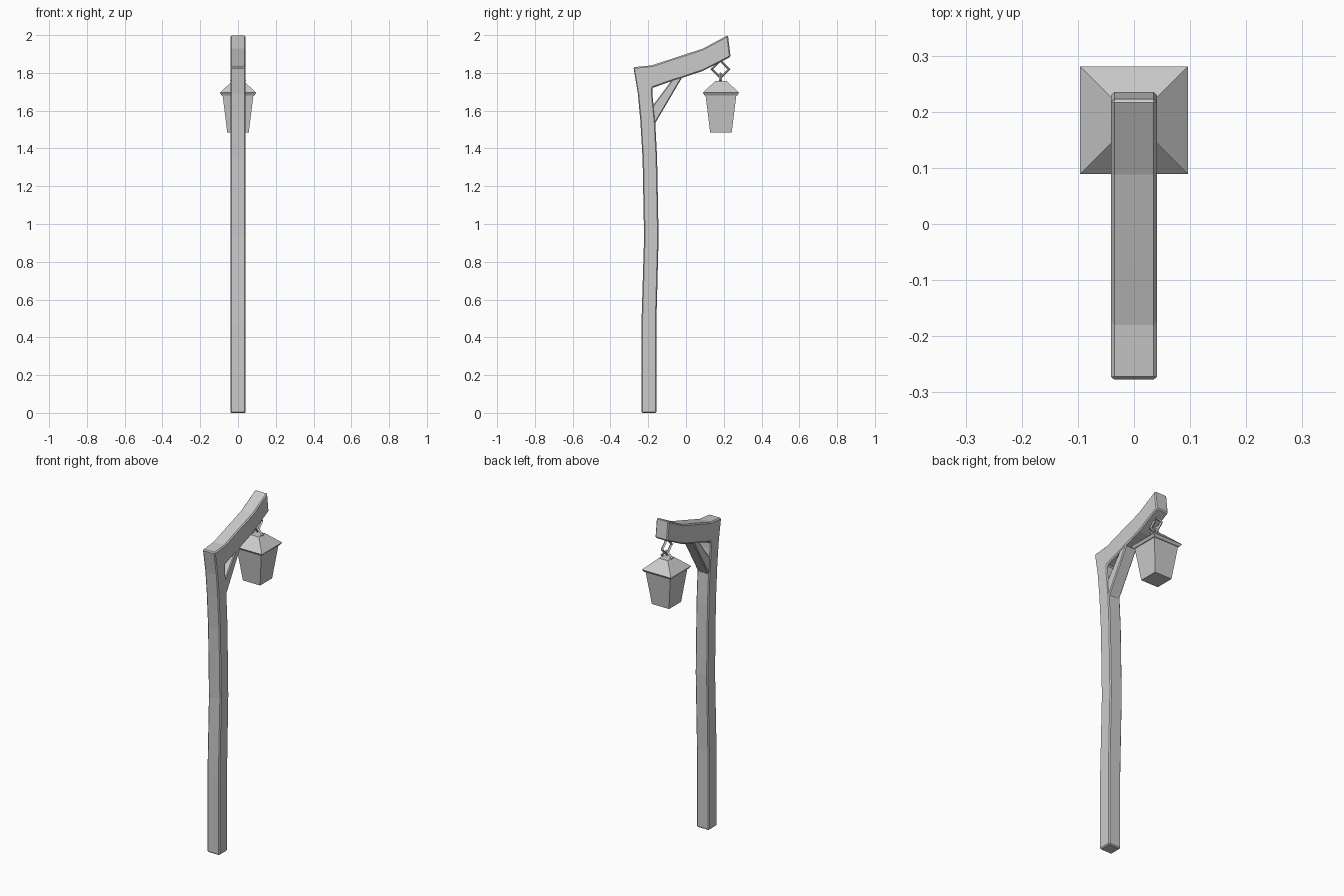
import bpy, bmesh
from math import pi

if "Cube" in bpy.data.objects:
    bpy.data.objects.remove(bpy.data.objects["Cube"])


def finish(bm, name, bevel=0):
    bmesh.ops.recalc_face_normals(bm, faces=bm.faces[:])
    me = bpy.data.meshes.new(name)
    bm.to_mesh(me)
    bm.free()
    ob = bpy.data.objects.new(name, me)
    bpy.context.collection.objects.link(ob)
    if bevel:
        m = ob.modifiers.new("chamfer", 'BEVEL')
        m.width, m.segments = bevel, 1
        m.limit_method, m.angle_limit = 'ANGLE', 0.8
    return ob


def loft(name, rings, bevel=0):
    """Closed solid through a series of rings of points."""
    bm = bmesh.new()
    rows = [[bm.verts.new(p) for p in r] for r in rings]
    n = len(rows[0])
    for a, b in zip(rows, rows[1:]):
        for i in range(n):
            j = (i + 1) % n
            bm.faces.new((a[i], a[j], b[j], b[i]))
    bm.faces.new(rows[0][::-1])
    bm.faces.new(rows[-1])
    return finish(bm, name, bevel)


def beam(name, pairs, w, bevel):
    """Bent timber given as pairs of (y, z) points on its two sides."""
    loft(name, [[(-w, *a), (w, *a), (w, *b), (-w, *b)] for a, b in pairs], bevel)


# Crooked post running through the corner into the arm
beam("post_and_arm", [
    ((-.236, 0), (-.157, 0)),
    ((-.236, .47), (-.157, .47)),
    ((-.222, .93), (-.145, .93)),
    ((-.230, 1.35), (-.153, 1.35)),
    ((-.242, 1.55), (-.163, 1.54)),
    ((-.255, 1.69), (-.177, 1.68)),
    ((-.278, 1.83), (-.178, 1.72)),
    ((-.180, 1.84), (-.080, 1.755)),
    ((-.060, 1.88), (-.024, 1.772)),
    ((.088, 1.928), (.088, 1.81)),
    ((.222, 2.0), (.236, 1.885)),
], .041, .006)

# Diagonal brace under the arm
beam("brace", [
    ((-.195, 1.60), (-.178, 1.51)),
    ((-.172, 1.632), (-.162, 1.535)),
    ((-.080, 1.755), (-.024, 1.770)),
    ((-.065, 1.78), (-.010, 1.795)),
], .037, .005)

# Lantern body and hipped roof
CY = .185


def square(h, z):
    return [(sx * h, CY + sy * h, z) for sx, sy in ((-1, -1), (1, -1), (1, 1), (-1, 1))]


loft("lantern_body", [square(.057, 1.485), square(.082, 1.685)])
loft("lantern_roof", [square(.086, 1.68), square(.096, 1.695), square(.030, 1.757)])


# Two four-sided chain links at right angles to each other
def link(name, z, r, turn):
    bpy.ops.mesh.primitive_torus_add(major_segments=4, minor_segments=4,
                                     major_radius=r, minor_radius=.008,
                                     location=(0, CY - .003, z),
                                     rotation=(pi / 2, 0, turn))
    bpy.context.object.name = name


link("upper_link", 1.82, .046, pi / 2)
link("lower_link", 1.762, .034, 0)
